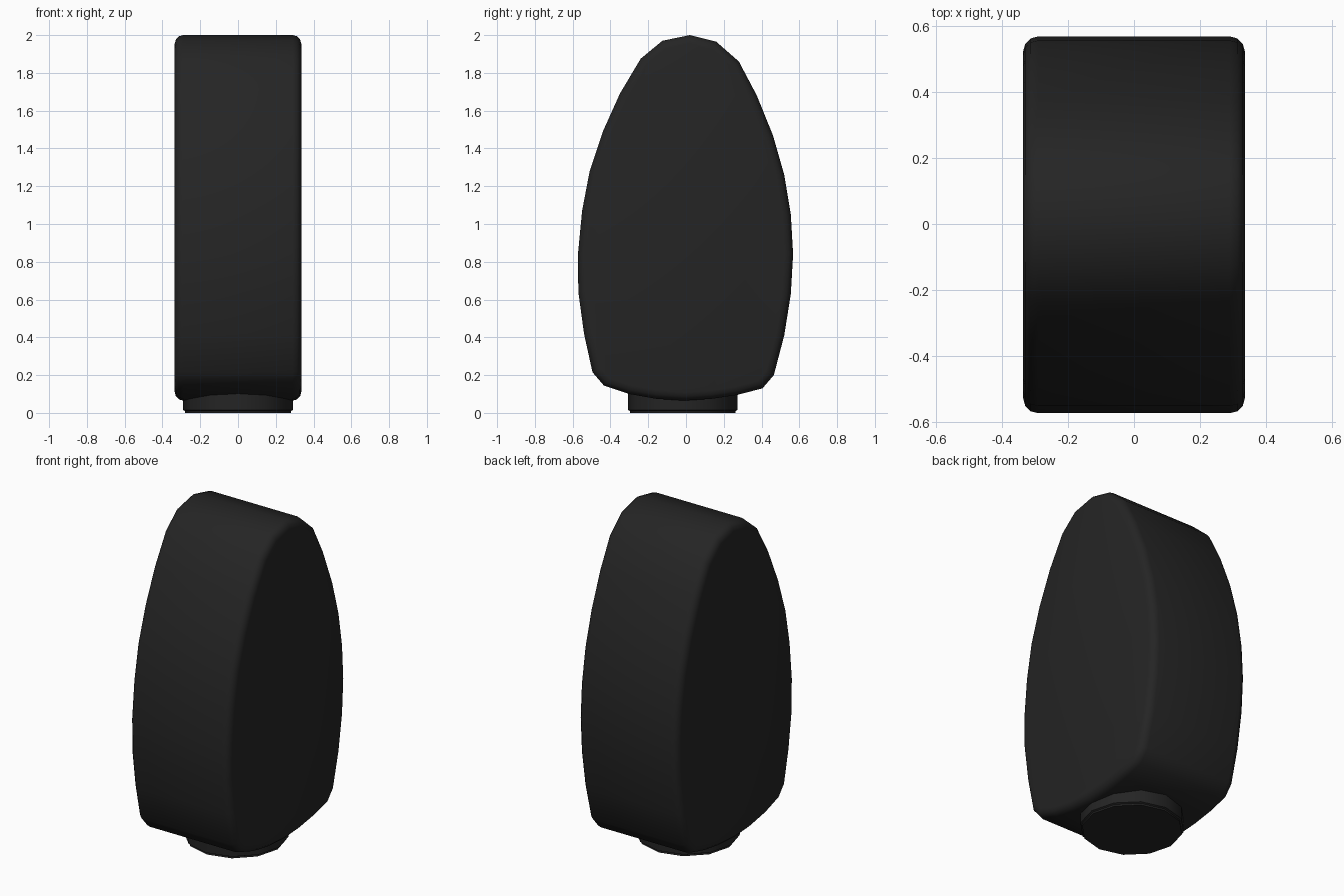
import bpy, bmesh, math

cube = bpy.data.objects.get("Cube")
if cube:
    bpy.data.objects.remove(cube, do_unlink=True)

charcoal = bpy.data.materials.new("charcoal")
charcoal.use_nodes = True
colour = (0.018, 0.018, 0.018, 1)
charcoal.diffuse_color = colour
charcoal.node_tree.nodes["Principled BSDF"].inputs["Base Color"].default_value = colour


def finish(name, bm, angle):
    bmesh.ops.recalc_face_normals(bm, faces=bm.faces)
    mesh = bpy.data.meshes.new(name)
    bm.to_mesh(mesh)
    bm.free()
    mesh.materials.append(charcoal)
    obj = bpy.data.objects.new(name, mesh)
    bpy.context.collection.objects.link(obj)
    bpy.ops.object.select_all(action='DESELECT')
    obj.select_set(True)
    bpy.context.view_layer.objects.active = obj
    bpy.ops.object.shade_smooth_by_angle(angle=math.radians(angle))
    return obj


# Egg-shaped body: side profile (y, z) extruded across x, rounded at both rims
profile = [(0.02, 2.0), (0.16, 1.965), (0.28, 1.86), (0.375, 1.68), (0.46, 1.47),
           (0.52, 1.26), (0.555, 1.05), (0.567, 0.84), (0.555, 0.63), (0.52, 0.41),
           (0.465, 0.2), (0.405, 0.13), (0.27, 0.095), (0.14, 0.075), (-0.01, 0.065),
           (-0.16, 0.075), (-0.3, 0.1), (-0.435, 0.145), (-0.495, 0.215),
           (-0.54, 0.42), (-0.57, 0.64), (-0.572, 0.84), (-0.55, 1.07),
           (-0.51, 1.28), (-0.44, 1.49), (-0.35, 1.69), (-0.24, 1.875), (-0.125, 1.97)]
half = 0.335
bm = bmesh.new()
cap = bm.faces.new([bm.verts.new((-half, y, z)) for y, z in profile])
new = bmesh.ops.extrude_face_region(bm, geom=[cap], use_keep_orig=True)["geom"]
bmesh.ops.translate(bm, vec=(2 * half, 0, 0),
                    verts=[g for g in new if isinstance(g, bmesh.types.BMVert)])
rims = [e for e in bm.edges if abs(e.verts[0].co.x - e.verts[1].co.x) < 0.01]
bmesh.ops.bevel(bm, geom=rims, offset=0.045, segments=3, profile=0.5, affect='EDGES')
finish("body", bm, 40)

# Short round foot beneath the body, with a narrow lip at the bottom
bm = bmesh.new()
sides = 12
rings = []
for radius, z in ((0.28, 0), (0.28, 0.01), (0.29, 0.015), (0.29, 0.14)):
    ring = [bm.verts.new((radius * math.cos(math.tau * i / sides),
                          radius * math.sin(math.tau * i / sides) - 0.017, z))
            for i in range(sides)]
    rings.append(ring)
for low, high in zip(rings, rings[1:]):
    for i in range(sides):
        j = (i + 1) % sides
        bm.faces.new((low[i], low[j], high[j], high[i]))
bm.faces.new(rings[0])
bm.faces.new(rings[-1])
finish("foot", bm, 40)
